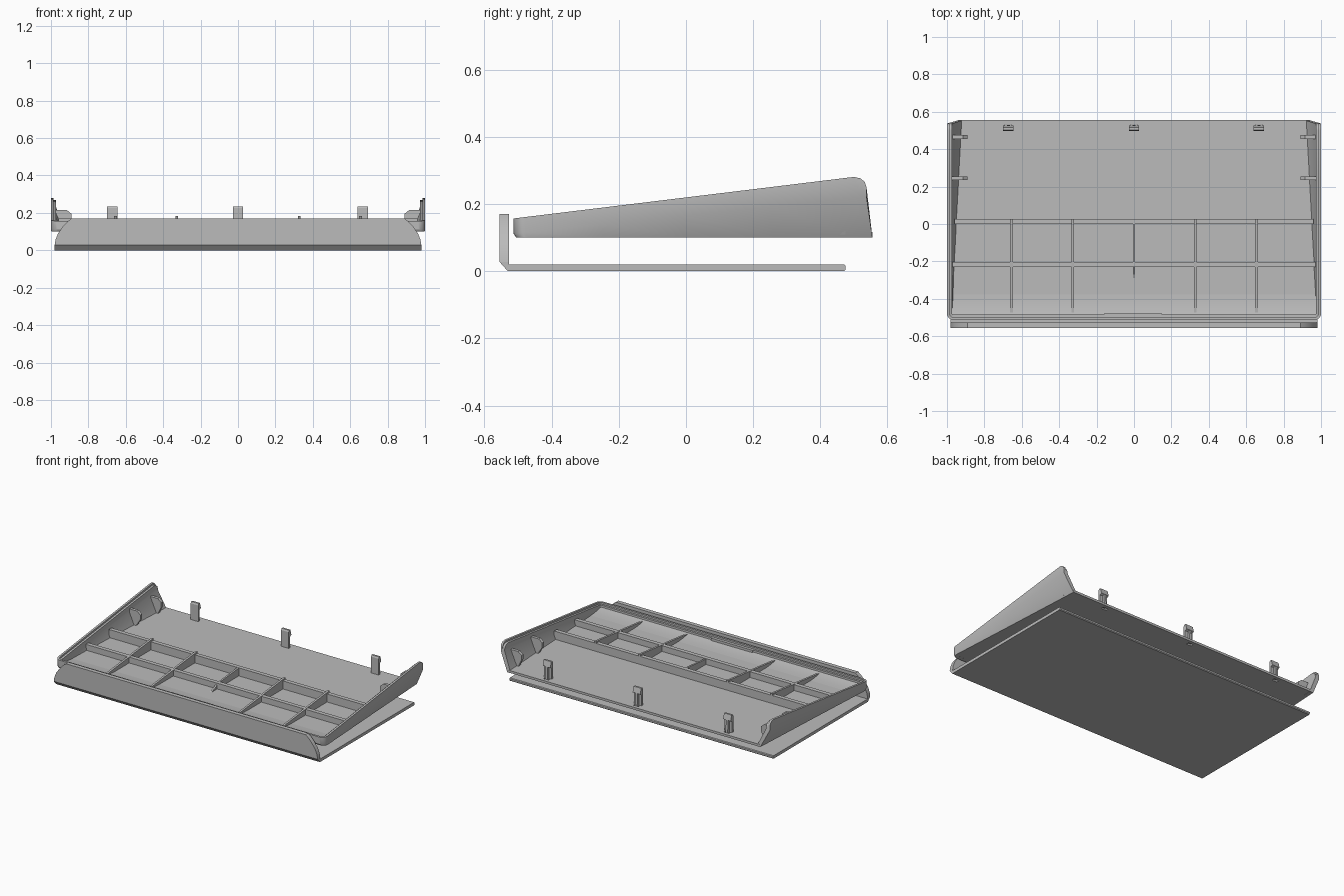
import bpy, bmesh, math

old = bpy.data.objects.get("Cube")
if old:
    bpy.data.objects.remove(old)

grey = bpy.data.materials.new("plain grey")
grey.use_nodes = True
colour = (0.5, 0.5, 0.5, 1)
grey.diffuse_color = colour
grey.node_tree.nodes["Principled BSDF"].inputs["Base Color"].default_value = colour


def finish(name, bm, smooth=False):
    bmesh.ops.recalc_face_normals(bm, faces=bm.faces[:])
    mesh = bpy.data.meshes.new(name)
    bm.to_mesh(mesh)
    bm.free()
    mesh.materials.append(grey)
    ob = bpy.data.objects.new(name, mesh)
    bpy.context.collection.objects.link(ob)
    if smooth:
        bpy.ops.object.select_all(action="DESELECT")
        ob.select_set(True)
        bpy.context.view_layer.objects.active = ob
        bpy.ops.object.shade_smooth_by_angle(angle=math.radians(32))
    return ob


def loft(name, rings, smooth=False):
    """Skin closed rings and cap both ends."""
    bm = bmesh.new()
    rows = [[bm.verts.new(p) for p in ring] for ring in rings]
    n = len(rows[0])
    for a, b in zip(rows, rows[1:]):
        for i in range(n):
            j = (i + 1) % n
            bm.faces.new((a[i], a[j], b[j], b[i]))
    bm.faces.new(rows[0])
    bm.faces.new(rows[-1][::-1])
    return finish(name, bm, smooth)


def prism(name, profile, axis, lo, hi, smooth=False):
    """Extrude a 2D profile along an axis: x takes (y, z), y takes (x, z), z takes (x, y)."""
    def put(p, d):
        v = list(p)
        v.insert("xyz".index(axis), d)
        return v
    return loft(name, [[put(p, d) for p in profile] for d in (lo, hi)], smooth)


def box(name, x0, x1, y0, y1, z0, z1):
    return prism(name, [(x0, y0), (x1, y0), (x1, y1), (x0, y1)], "z", z0, z1)


# Lower plate with chamfered front edge
prism("base_plate", [(-0.555, 0.028), (-0.53, 0), (0.47, 0), (0.475, 0.005),
                     (0.475, 0.016), (0.47, 0.02), (-0.527, 0.02), (-0.527, 0.028)],
      "x", -0.98, 0.98)

# Upright front lip, narrowing toward its top
side = [(0.98, 0.028), (0.976, 0.055), (0.962, 0.09), (0.938, 0.125), (0.91, 0.155), (0.89, 0.17)]
prism("front_lip", side + [(-x, z) for x, z in reversed(side)], "y", -0.555, -0.527, True)


# Tray wall: U-shaped path with flared sides and a stepped rim
def rim_height(y):
    return 0.157 + 0.122 * (y + 0.513)


def bottom_x(y):
    return 1 - 0.06 * (y + 0.513) / 1.05


path = [(1, 0.537, -1, 0, 0.25), (1, 0.532, -1, 0, 0.265),
        (1, 0.52, -1, 0, 0.276), (1, 0.5, -1, 0, rim_height(0.5))]
path += [(1, y, -1, 0, rim_height(y)) for y in (0.25, 0, -0.25)]
radius = 0.035
for i in range(7):
    a = math.pi / 2 * i / 6
    c, s = math.cos(a), math.sin(a)
    y = -0.513 + radius * (1 - s)
    path.append((1 - radius * (1 - c), y, -c, s, rim_height(y)))
path += [(-x, y, -nx, ny, z) for x, y, nx, ny, z in reversed(path)]

rings = []
for x, y, nx, ny, top in path:
    bx = x * bottom_x(y)
    by = y * (1.033 if y > 0 else 0.985)
    fold = 0.112 + 0.11 * (y + 0.513) / 1.05
    rings.append([
        (bx, by, 0.10), (x, y, fold), (x, y, top),
        (x + nx * 0.014, y + ny * 0.014, top),
        (x + nx * 0.014, y + ny * 0.014, top - 0.012),
        (x + nx * 0.028, y + ny * 0.028, top - 0.012),
        (x + nx * 0.028, y + ny * 0.028, fold + 0.006),
        (bx + nx * 0.026, by + ny * 0.026, 0.10)])
loft("tray_wall", rings, True)

# Tray floor, with slots under the clips
wide, narrow = bottom_x(-0.49) - 0.012, bottom_x(0.537) - 0.003
floor = prism("tray_floor", [(-wide, -0.495), (wide, -0.495), (narrow, 0.555), (-narrow, 0.555)],
              "z", 0.1005, 0.116)
clip_positions = (-0.672, 0, 0.668)
for x in clip_positions:
    cutter = box("slot_cutter", x - 0.018, x + 0.018, 0.512, 0.532, 0.08, 0.14)
    cutter.hide_render = True
    mod = floor.modifiers.new("slot", "BOOLEAN")
    mod.object = cutter
    mod.operation = "DIFFERENCE"
    mod.solver = "EXACT"
    bpy.context.view_layer.objects.active = floor
    bpy.ops.object.modifier_apply(modifier=mod.name)
    bpy.data.objects.remove(cutter)

# Soft rise of the floor toward the front wall
prism("floor_rise", [(-0.36, 0.115), (-0.41, 0.118), (-0.46, 0.125), (-0.49, 0.133),
                     (-0.49, 0.11), (-0.36, 0.11)], "x", -0.972, 0.972, True)

# Cross ribs and lengthwise ribs
box("rear_cross_rib", -0.96, 0.96, 0.0, 0.028, 0.11, 0.17)
box("middle_cross_rib", -0.97, 0.97, -0.23, -0.202, 0.11, 0.155)
for x in (-0.655, -0.327, 0.327, 0.655):
    prism("long_rib", [(-0.49, 0.11), (0.028, 0.11), (0.028, 0.183), (-0.49, 0.127)],
          "x", x - 0.007, x + 0.007)
prism("centre_rib", [(-0.29, 0.115), (-0.21, 0.15), (0.01, 0.17), (0.01, 0.11), (-0.29, 0.11)],
      "x", -0.006, 0.006)
box("front_catch", -0.16, 0.15, -0.489, -0.478, 0.12, 0.146)

# Snap clips along the open rear edge
for x in clip_positions:
    prism("rear_clip", [(0.498, 0.11), (0.512, 0.11), (0.512, 0.19), (0.526, 0.198),
                        (0.516, 0.235), (0.503, 0.235), (0.498, 0.225)],
          "x", x - 0.028, x + 0.028)
    prism("clip_stiffener", [(0.51, 0.11), (0.53, 0.11), (0.524, 0.2), (0.51, 0.2)],
          "x", x - 0.008, x + 0.008)

# Brackets inside the side walls
for s in (-1, 1):
    for y, foot in ((0.465, 0.915), (0.245, 0.925)):
        outline = [(0.978, 0.215), (0.915, 0.215), (0.89, 0.195), (0.89, 0.165),
                   (foot, 0.11), (0.95, 0.11), (0.978, 0.18)]
        prism("side_bracket", [(s * x, z) for x, z in outline], "y", y - 0.01, y + 0.01)
